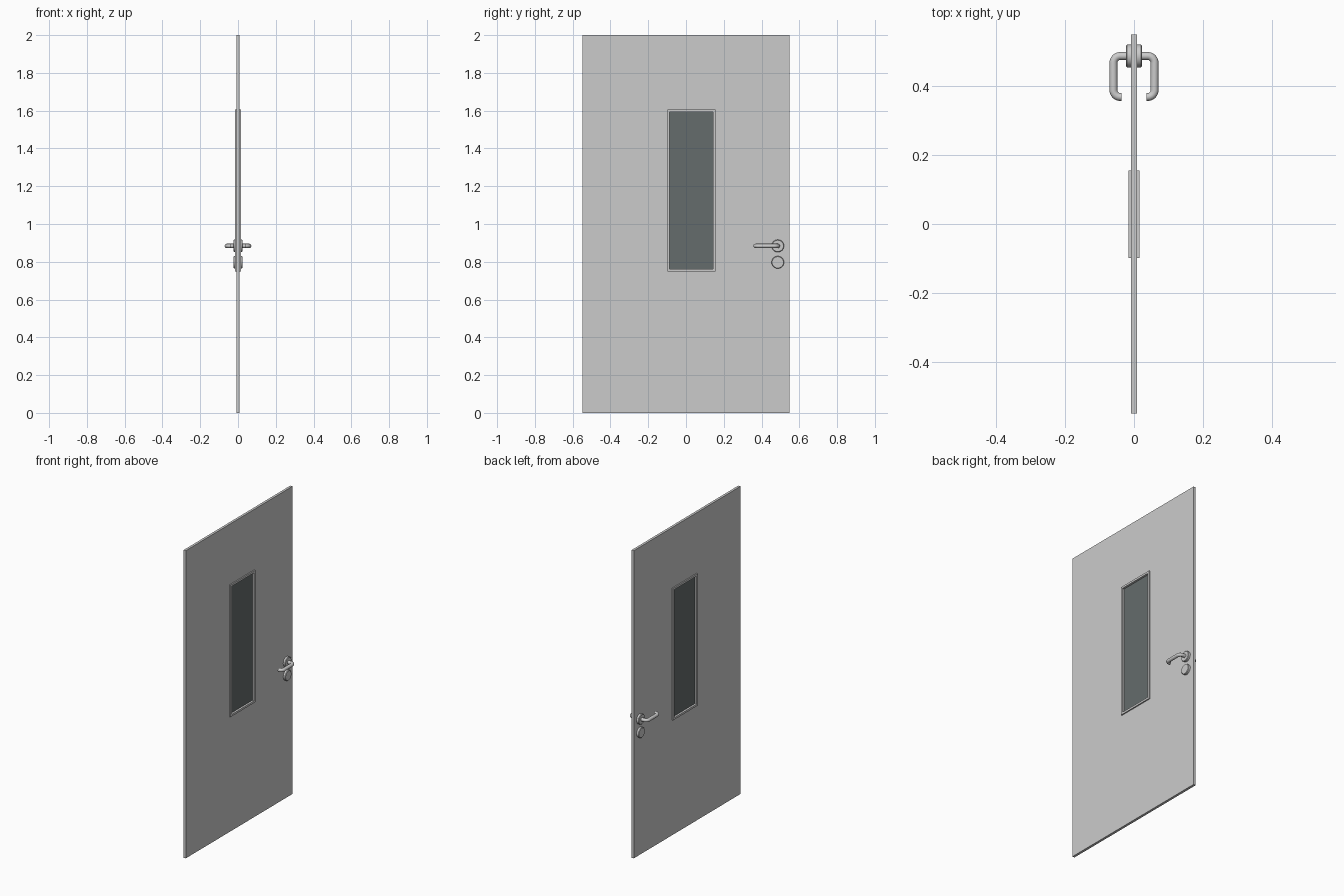
import bpy, bmesh, math
from mathutils import Vector

if "Cube" in bpy.data.objects:
    bpy.data.objects.remove(bpy.data.objects["Cube"])

WY, WZ = 0.028, 1.178          # window centre
HY, HZ, KZ = 0.486, 0.884, 0.797   # handle and keyhole centres


def add_mesh(name, bm):
    bmesh.ops.recalc_face_normals(bm, faces=bm.faces)
    me = bpy.data.meshes.new(name)
    bm.to_mesh(me)
    bm.free()
    ob = bpy.data.objects.new(name, me)
    bpy.context.collection.objects.link(ob)
    return ob


def smooth(ob):
    bpy.ops.object.select_all(action='DESELECT')
    ob.select_set(True)
    bpy.context.view_layer.objects.active = ob
    bpy.ops.object.shade_smooth_by_angle(angle=math.radians(35))


def rect(cy, cz, hy, hz):
    return [(cy - hy, cz - hz), (cy + hy, cz - hz), (cy + hy, cz + hz), (cy - hy, cz + hz)]


def rect_ring(name, outer, inner, hx):
    """Rectangular panel with a rectangular opening, thickness 2*hx."""
    bm = bmesh.new()
    loops = [[bm.verts.new((x, y, z)) for y, z in r]
             for x, r in ((-hx, outer), (hx, outer), (hx, inner), (-hx, inner))]
    for a in range(4):
        p, q = loops[a], loops[(a + 1) % 4]
        for i in range(4):
            j = (i + 1) % 4
            bm.faces.new((p[i], p[j], q[j], q[i]))
    return add_mesh(name, bm)


def rose(name, side, z, r, x0, x1):
    """Round plate with a softened outer rim, lathed about the x axis."""
    c, n = 0.003, 32
    bm = bmesh.new()
    rings = [[bm.verts.new((side * x, HY + rr * math.cos(i * math.tau / n),
                            z + rr * math.sin(i * math.tau / n))) for i in range(n)]
             for x, rr in ((x0, r), (x1 - c, r), (x1, r - c))]
    for p, q in zip(rings, rings[1:]):
        for i in range(n):
            j = (i + 1) % n
            bm.faces.new((p[i], p[j], q[j], q[i]))
    bm.faces.new(rings[0])
    bm.faces.new(rings[-1])
    smooth(add_mesh(name, bm))


def rounded(points, r, steps=8):
    """Fillet the inner right-angle corners of a path."""
    pts = [Vector(p) for p in points]
    out = [pts[0]]
    for a, b, c in zip(pts, pts[1:], pts[2:]):
        u, v = (a - b).normalized() * r, (c - b).normalized() * r
        for k in range(steps + 1):
            t = k / steps * math.pi / 2
            out.append(b + u * (1 - math.sin(t)) + v * (1 - math.cos(t)))
    return out + [pts[-1]]


def lever(name, side):
    path = rounded([(side * x, y, HZ) for x, y in
                    ((0.008, HY), (0.0595, HY), (0.0595, 0.3675), (0.036, 0.3675))], 0.02)
    cu = bpy.data.curves.new(name, 'CURVE')
    cu.dimensions = '3D'
    cu.bevel_depth = 0.0115
    cu.bevel_resolution = 4
    cu.use_fill_caps = True
    sp = cu.splines.new('POLY')
    sp.points.add(len(path) - 1)
    for p, co in zip(sp.points, path):
        p.co = (*co, 1)
    ob = bpy.data.objects.new(name, cu)
    bpy.context.collection.objects.link(ob)
    bpy.ops.object.select_all(action='DESELECT')
    ob.select_set(True)
    bpy.context.view_layer.objects.active = ob
    bpy.ops.object.convert(target='MESH')
    smooth(bpy.context.view_layer.objects.active)


# Door leaf with window opening, and the raised frame around it
rect_ring("door_leaf", rect(0, 1, 0.548, 1), rect(WY, WZ, 0.12, 0.42), 0.008)
rect_ring("window_frame", rect(WY, WZ, 0.127, 0.429), rect(WY, WZ, 0.115, 0.416), 0.016)

# Dark glass pane
bm = bmesh.new()
bmesh.ops.create_cube(bm, size=1)
for v in bm.verts:
    v.co = (v.co.x * 0.006, WY + v.co.y * 0.236, WZ + v.co.z * 0.838)
glass = add_mesh("window_glass", bm)
mat = bpy.data.materials.new("dark_glass")
mat.diffuse_color = (0.13, 0.15, 0.15, 1)
mat.use_nodes = True
mat.node_tree.nodes["Principled BSDF"].inputs["Base Color"].default_value = mat.diffuse_color
glass.data.materials.append(mat)

# Handle, handle rose and lock rose on both sides
for side, tag in ((-1, "left"), (1, "right")):
    rose("handle_rose_" + tag, side, HZ, 0.033, 0.006, 0.023)
    rose("lock_rose_" + tag, side, KZ, 0.033, 0.006, 0.023)
    lever("lever_" + tag, side)
